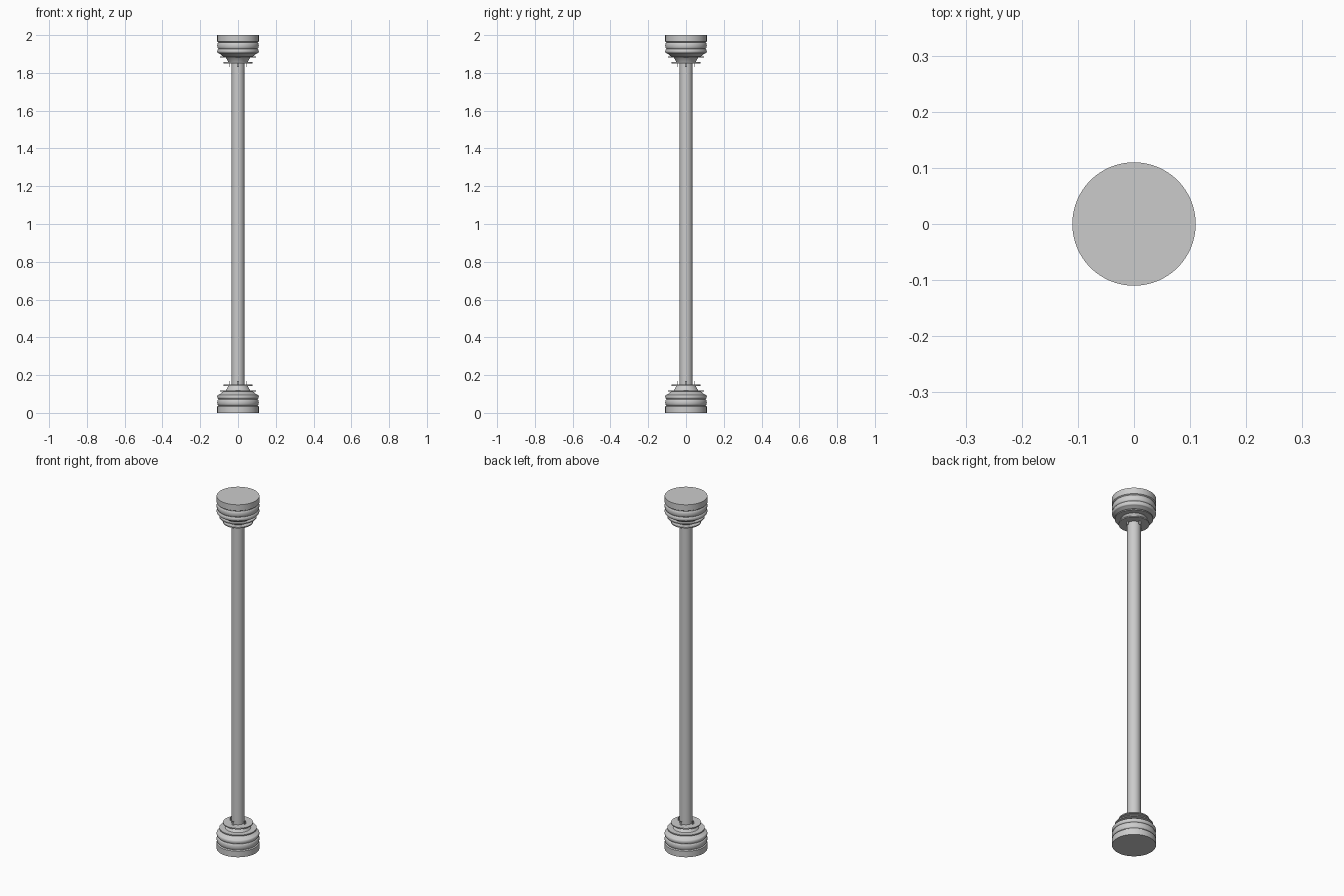
import bpy, bmesh, math

if "Cube" in bpy.data.objects:
    bpy.data.objects.remove(bpy.data.objects["Cube"])

SEG = 64

def lathe(name, profile, flip=False):
    """Revolve (radius, z) points about z; flip mirrors the part to the top end."""
    bm = bmesh.new()
    pts = [(r, 2 - z if flip else z) for r, z in profile]
    vs = [bm.verts.new((r, 0, z)) for r, z in pts]
    edges = [bm.edges.new(p) for p in zip(vs, vs[1:])]
    bmesh.ops.spin(bm, geom=vs + edges, cent=(0, 0, 0), axis=(0, 0, 1),
                   angle=2 * math.pi, steps=SEG)
    bmesh.ops.remove_doubles(bm, verts=bm.verts, dist=1e-5)
    bmesh.ops.recalc_face_normals(bm, faces=bm.faces)
    me = bpy.data.meshes.new(name)
    bm.to_mesh(me)
    bm.free()
    ob = bpy.data.objects.new(name, me)
    bpy.context.collection.objects.link(ob)
    bpy.ops.object.select_all(action='DESELECT')
    bpy.context.view_layer.objects.active = ob
    ob.select_set(True)
    bpy.ops.object.shade_smooth_by_angle(angle=math.radians(35))
    return ob

def bulge(r, z0, z1, depth, n=8):
    """Half-round moulding profile."""
    return [(r - depth + depth * math.sin(math.pi * i / n),
             z0 + (z1 - z0) * (1 - math.cos(math.pi * i / n)) / 2)
            for i in range(n + 1)]

# Long plain shaft
lathe("shaft", [(0.034, 0.14), (0.034, 1.86)])

# Identical mouldings at the foot and, mirrored, at the head
for end, flip in (("base", False), ("capital", True)):
    # Drum, rounded mouldings and stepped shoulder
    lathe(end + "_drum",
          [(0, 0), (0.11, 0), (0.11, 0.034), (0.104, 0.038)]
          + bulge(0.11, 0.040, 0.072, 0.006)
          + bulge(0.11, 0.074, 0.096, 0.006)
          + [(0.098, 0.098), (0.08, 0.112), (0.07, 0.116), (0.063, 0.121),
             (0.052, 0.142), (0.034, 0.146)], flip)
    # Thin projecting rings
    for tag, r, z, inner in (("lower_ring", 0.096, 0.116, 0.06),
                             ("upper_ring", 0.077, 0.146, 0.034)):
        lathe(end + "_" + tag, [(inner, z - 0.003), (r, z - 0.003),
                                (r, z + 0.003), (inner, z + 0.003)], flip)
    # Small thin collar fins round the shaft
    for i in range(4):
        a = i * math.pi / 2
        z = 0.157
        bpy.ops.mesh.primitive_cube_add(
            size=1, location=(0.044 * math.cos(a), 0.044 * math.sin(a), 2 - z if flip else z),
            rotation=(0, 0, a))
        fin = bpy.context.object
        fin.name = f"{end}_fin_{i + 1}"
        fin.scale = (0.003, 0.012, 0.022)
